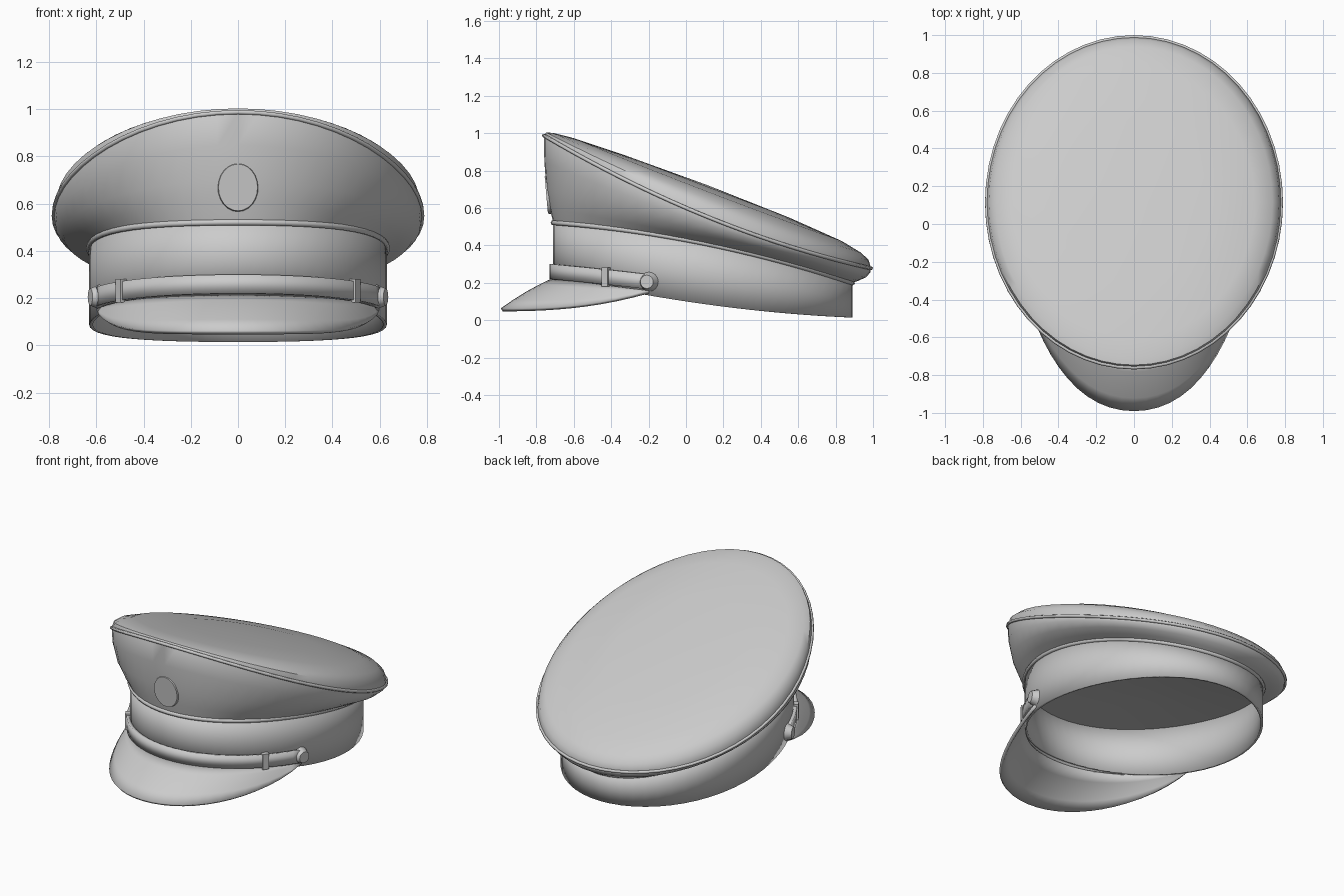
import bpy, bmesh, math
from mathutils import Vector, Matrix

if "Cube" in bpy.data.objects:
    bpy.data.objects.remove(bpy.data.objects["Cube"])

N = 56  # segments around the cap


# height curves, front (-y) to back (+y)
def z_hem(y):
    return 0.1 - 0.15 * y + 0.06 * y * y


def z_seam(y):
    return 0.43 - 0.186 * y - 0.082 * y * y


def z_rim(y):
    return 0.6 - 0.43 * y + 0.105 * y * y


def z_top(y):
    return 0.765 - 0.378 * y


def ellipse(t, rx, ry, cy):
    return rx * math.sin(t), cy - ry * math.cos(t)


def lerp(a, b, t):
    return a + (b - a) * t


def loft(name, rows, closed, cap=None, thick=0, offset=-1):
    """Skin rows of points into a smooth surface, optionally capped with a centre point."""
    bm = bmesh.new()
    vr = [[bm.verts.new(p) for p in r] for r in rows]
    n = len(rows[0])
    for a, b in zip(vr, vr[1:]):
        for i in range(n if closed else n - 1):
            j = (i + 1) % n
            bm.faces.new((a[i], a[j], b[j], b[i]))
    if cap:
        c = bm.verts.new(cap)
        for i in range(n):
            bm.faces.new((vr[-1][i], vr[-1][(i + 1) % n], c))
    return finish(name, bm, thick, offset)


def finish(name, bm, thick=0, offset=-1, angle=40):
    me = bpy.data.meshes.new(name)
    bm.to_mesh(me)
    bm.free()
    ob = bpy.data.objects.new(name, me)
    bpy.context.collection.objects.link(ob)
    bpy.ops.object.select_all(action='DESELECT')
    ob.select_set(True)
    bpy.context.view_layer.objects.active = ob
    bpy.ops.object.shade_smooth_by_angle(angle=math.radians(angle))
    if thick:
        m = ob.modifiers.new("thickness", 'SOLIDIFY')
        m.thickness, m.offset = thick, offset
    return ob


def piping(name, pts, r):
    cu = bpy.data.curves.new(name, 'CURVE')
    cu.dimensions = '3D'
    cu.bevel_depth, cu.bevel_resolution = r, 1
    sp = cu.splines.new('POLY')
    sp.points.add(len(pts) - 1)
    for p, q in zip(sp.points, pts):
        p.co = (*q, 1)
    sp.use_cyclic_u = True
    bpy.context.collection.objects.link(bpy.data.objects.new(name, cu))


around = [2 * math.pi * i / N for i in range(N)]
BAND = (0.63, 0.80, 0.09)
RIM = (0.78, 0.875, 0.115)


def ring(rx, ry, cy, zf):
    return [(x, y, zf(y)) for x, y in (ellipse(t, rx, ry, cy) for t in around)]


# head band: upright oval wall, open below
band_rows = [ring(*BAND, lambda y, f=f: lerp(z_hem(y), z_seam(y), f)) for f in (0, 0.5, 1)]
loft("head_band", band_rows, True, thick=0.015)

# lining closing the band at seam height
seam = ring(0.615, 0.785, 0.09, lambda y: z_seam(y) - 0.01)
half = ring(0.3, 0.39, 0.09, lambda y: z_seam(y) - 0.01)
loft("lining", [seam, half], True, cap=(0, 0.09, z_seam(0.09) - 0.01))

# crown: flared wall, rounded rim and sloping top
rows = []
for tr, tz in ((0, 0), (0.35, 0.16), (0.72, 0.38), (0.95, 0.7), (1, 1)):
    row = []
    for t in around:
        a, b = ellipse(t, *BAND), ellipse(t, *RIM)
        row.append((lerp(a[0], b[0], tr), lerp(a[1], b[1], tr),
                    lerp(z_seam(a[1]), z_rim(b[1]), tz)))
    rows.append(row)
for s, h in ((0.985, 0.35), (0.94, 0.58), (0.82, 0.8), (0.5, 0.95)):
    rows.append(ring(RIM[0] * s, RIM[1] * s, RIM[2],
                     lambda y, h=h: lerp(z_rim(y), z_top(y), h)))
loft("crown", rows, True, cap=(0, RIM[2], z_top(RIM[2])))

# piping along the rim and the band seam
piping("rim_piping", ring(*RIM, z_rim), 0.01)
piping("seam_piping", ring(0.63, 0.80, 0.09, z_seam), 0.014)

# visor: from the band front out to a drooping oval edge
END = math.radians(69)
M = 28
visor = []
for k in range(5):
    f, row = k / 4, []
    for i in range(M + 1):
        u = lerp(-1, 1, i / M)
        x0, y0 = ellipse(u * END, 0.63, 0.80, 0.09)
        z0 = lerp(0.215, 0.15, u * u)
        x1, y1 = ellipse(u * math.pi / 2, 0.595, 0.785, -0.2)
        x1 *= 1 - 0.07 * math.sin(abs(u) * math.pi)
        z1 = 0.055 + 0.095 * (1 - math.cos(u * math.pi / 2)) ** 2.5
        bulge = 0.01 * math.sin(f * math.pi) * (1 - u * u)
        row.append((lerp(x0, x1, f), lerp(y0, y1, f), lerp(z0, z1, f) + bulge))
    visor.append(row)
loft("visor", visor, False, thick=0.02, offset=0)


# chin strap across the front of the band
def strap_point(u, out, dz):
    x, y = ellipse(u * END, 0.63 + out, 0.80 + out, 0.09)
    return Vector((x, y, lerp(0.26, 0.205, u * u) + dz))


strap = [[strap_point(lerp(-1, 1, i / M), 0.01, dz) for i in range(M + 1)]
         for dz in (-0.04, 0.04)]
loft("chin_strap", strap, False, thick=0.02, offset=0)


def facing(p, u):
    """Matrix at p whose local z points outward from the band."""
    x, y = math.sin(u * END) / 0.63, -math.cos(u * END) / 0.80
    return Matrix.Translation(p) @ Vector((x, y, 0)).to_track_quat('Z', 'Y').to_matrix().to_4x4()


for side, label in ((-1, "left"), (1, "right")):
    # strap keeper loop
    bm = bmesh.new()
    u = side * 0.73
    bmesh.ops.create_cube(bm, size=1, matrix=facing(strap_point(u, 0.01, 0), u)
                          @ Matrix.Diagonal((0.04, 0.1, 0.035, 1)))
    finish("strap_keeper_" + label, bm)
    # side button
    bm = bmesh.new()
    bmesh.ops.create_cone(bm, cap_ends=True, segments=16, radius1=0.052, radius2=0.036,
                          depth=0.04, matrix=facing(strap_point(side, 0.02, 0), side))
    finish("side_button_" + label, bm)

# plain oval badge on the crown front
bm = bmesh.new()
bmesh.ops.create_cone(bm, cap_ends=True, segments=24, radius1=1, radius2=0.92, depth=1,
                      matrix=Matrix.Translation((0, -0.732, 0.67))
                      @ Matrix.Rotation(math.radians(95), 4, 'X')
                      @ Matrix.Diagonal((0.09, 0.108, 0.03, 1)))
finish("front_badge", bm)
